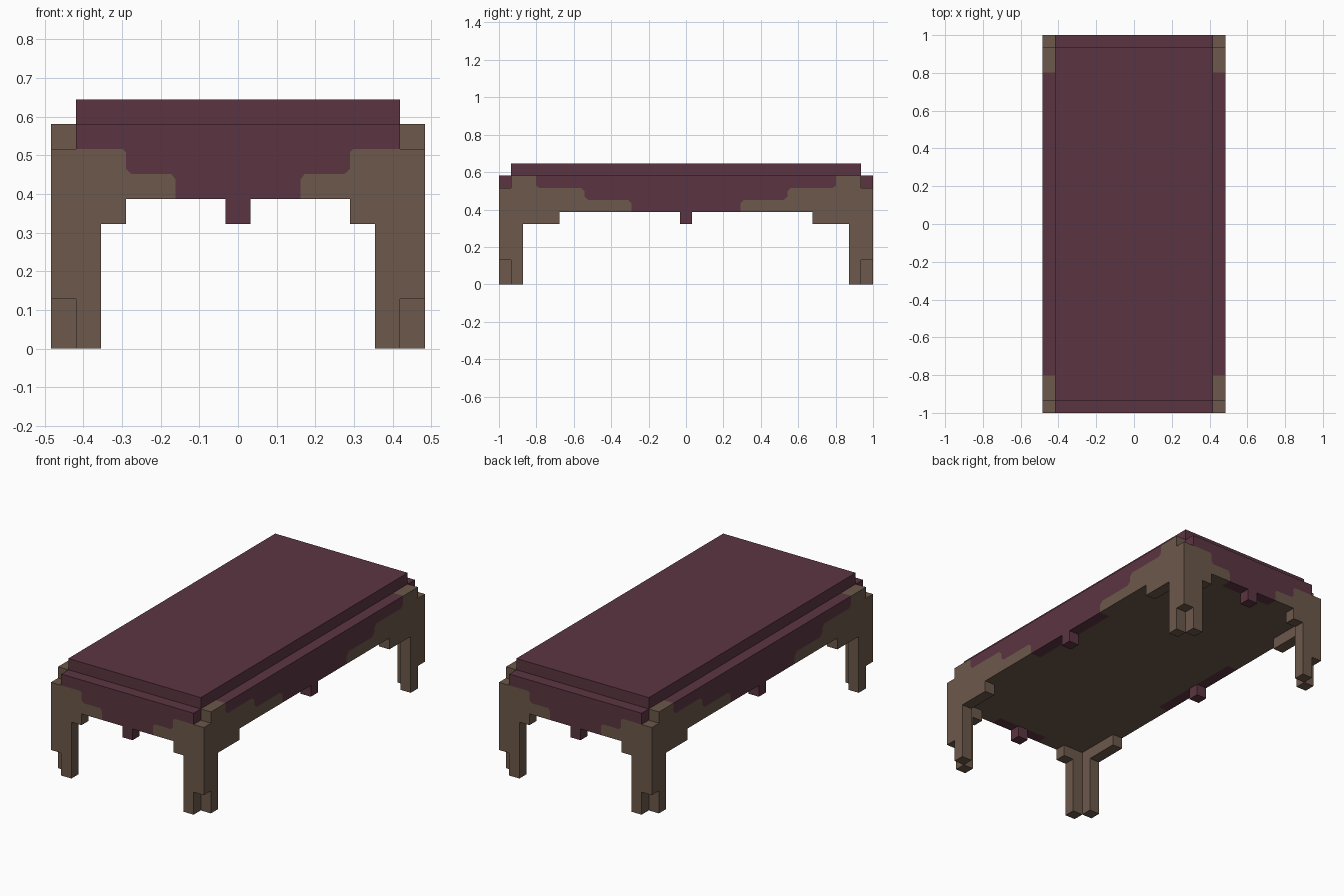
import bpy, bmesh
from mathutils import Vector

cube = bpy.data.objects.get("Cube")
if cube:
    bpy.data.objects.remove(cube, do_unlink=True)

U = 2 / 31                      # block size
X, Y = 7.5 * U, 15.5 * U        # half width, half length
XI, YI = X - U, Y - U           # inner half sizes


def material(name, rgb):
    m = bpy.data.materials.new(name)
    m.use_nodes = True
    m.diffuse_color = (*rgb, 1)
    bsdf = m.node_tree.nodes["Principled BSDF"]
    bsdf.inputs["Base Color"].default_value = (*rgb, 1)
    bsdf.inputs["Roughness"].default_value = 0.9
    return m


WOOD = material("brown wood", (0.150, 0.098, 0.069))
CLOTH = material("maroon cloth", (0.105, 0.036, 0.053))


def prism(name, outline, origin, direction, mat):
    """Extrude a closed outline of 3D points along a direction."""
    bm = bmesh.new()
    face = bm.faces.new([bm.verts.new(Vector(p) + Vector(origin)) for p in outline])
    ext = bmesh.ops.extrude_face_region(bm, geom=[face])["geom"]
    moved = [v for v in ext if isinstance(v, bmesh.types.BMVert)]
    bmesh.ops.translate(bm, verts=moved, vec=direction)
    bmesh.ops.recalc_face_normals(bm, faces=bm.faces)
    me = bpy.data.meshes.new(name)
    bm.to_mesh(me)
    bm.free()
    me.materials.append(mat)
    ob = bpy.data.objects.new(name, me)
    bpy.context.collection.objects.link(ob)
    return ob


def box(name, x0, x1, y0, y1, z0, z1, mat):
    base = [(x0, y0, z0), (x1, y0, z0), (x1, y1, z0), (x0, y1, z0)]
    return prism(name, base, (0, 0, 0), (0, 0, z1 - z0), mat)


# Table core and raised cloth top
box("table_core", -XI, XI, -YI, YI, 6 * U, 9 * U, WOOD)
box("cloth_top", -XI, XI, -YI, YI, 9 * U, 10 * U, CLOTH)

# Corner posts, stopping above the floor
for sx, nx in ((-1, "right"), (1, "left")):
    for sy, ny in ((-1, "front"), (1, "back")):
        xs, ys = sorted((sx * XI, sx * X)), sorted((sy * YI, sy * Y))
        box(f"{ny}_{nx}_corner_post", *xs, *ys, 2 * U, 8 * U, WOOD)

# Stepped border between cloth and wood, from top to bottom (across, height)
END_BORDER = [(XI, 8 * U), (0.298, 8 * U), (0.29, 0.508), (0.29, 0.465), (0.275, 7 * U),
              (0.172, 7 * U), (2.5 * U, 0.437), (2.5 * U, 6 * U)]
SIDE_BORDER = [(0.803, 9 * U), (0.803, 0.53), (0.786, 8 * U), (0.56, 8 * U), (0.542, 0.498),
               (0.542, 0.468), (0.522, 7 * U), (0.31, 7 * U), (4.5 * U, 0.433), (4.5 * U, 6 * U)]


def panel_profiles(border, inner, bracket, top):
    """Cloth outline with centre peg, and one wood outline with bracket and leg."""
    half = top + border + [(U / 2, 6 * U), (U / 2, 5 * U)]
    cloth = half + [(-a, z) for a, z in reversed(half)]
    foot = inner - U
    wood = border + [(bracket, 6 * U), (bracket, 5 * U), (foot, 5 * U), (foot, 0), (inner, 0)]
    if border[0][0] < inner:
        wood.append((inner, 9 * U))
    return cloth, wood


# Short panels at front and back
cloth, wood = panel_profiles(END_BORDER, XI, 4.5 * U, [(XI, 9 * U)])
for s, n in ((-1, "front"), (1, "back")):
    prism(f"{n}_cloth_drape", [(a, 0, z) for a, z in cloth], (0, s * YI, 0), (0, s * U, 0), CLOTH)
    for m, side in ((-1, "right"), (1, "left")):
        prism(f"{n}_{side}_end_leg", [(m * a, 0, z) for a, z in wood],
              (0, s * YI, 0), (0, s * U, 0), WOOD)

# Long panels at both sides
cloth, wood = panel_profiles(SIDE_BORDER, YI, 10.5 * U, [])
for s, n in ((-1, "right"), (1, "left")):
    prism(f"{n}_cloth_drape", [(0, a, z) for a, z in cloth], (s * XI, 0, 0), (s * U, 0, 0), CLOTH)
    for m, end in ((-1, "front"), (1, "back")):
        prism(f"{end}_{n}_side_leg", [(0, m * a, z) for a, z in wood],
              (s * XI, 0, 0), (s * U, 0, 0), WOOD)
